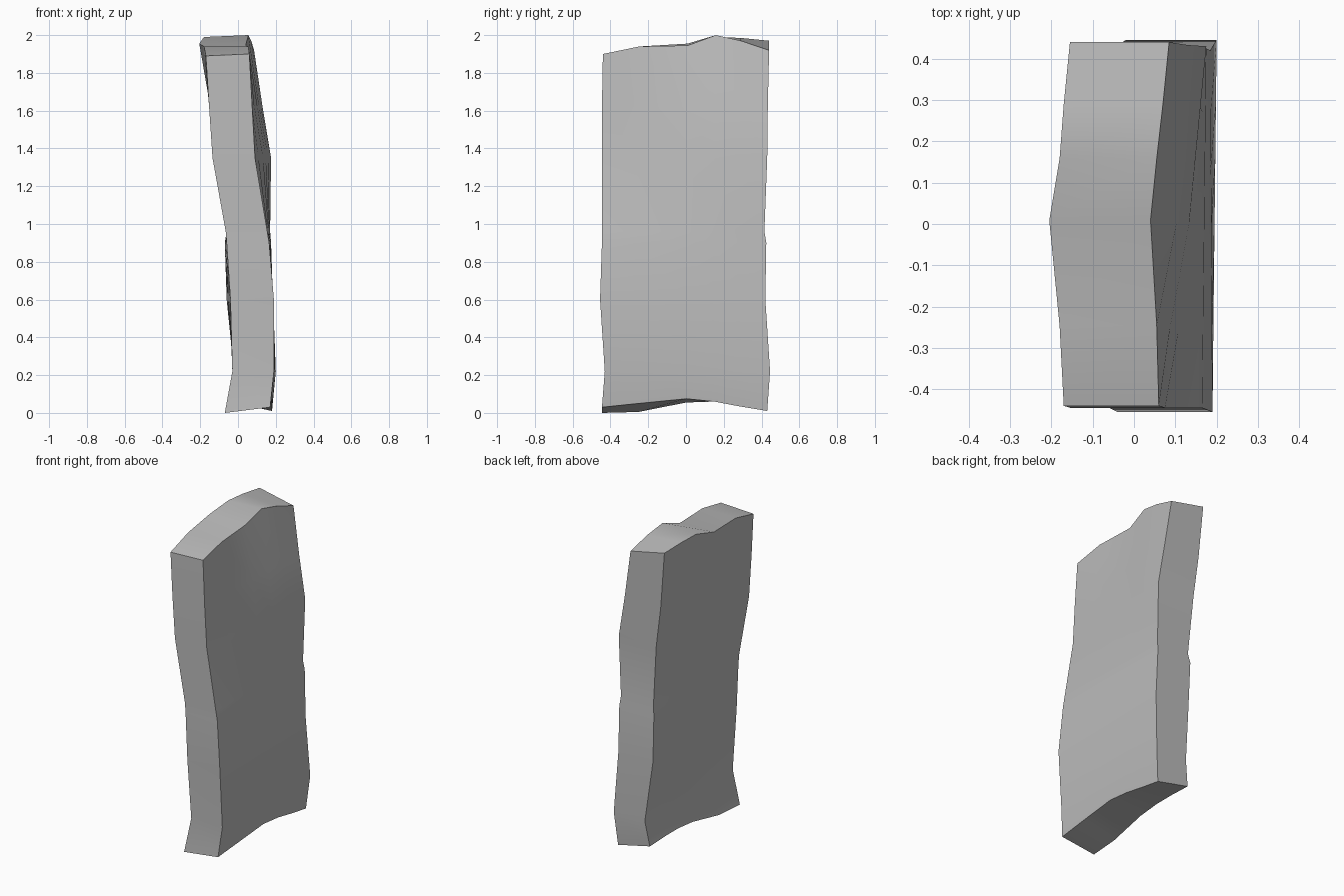
import bpy
import bmesh

cube = bpy.data.objects.get("Cube")
if cube:
    bpy.data.objects.remove(cube, do_unlink=True)

stone = bpy.data.materials.new("stone_grey")
stone.use_nodes = True
stone.diffuse_color = (0.5, 0.5, 0.5, 1)
stone.node_tree.nodes["Principled BSDF"].inputs["Base Color"].default_value = stone.diffuse_color

# Corner profile per level: z, front-left x, front-right x, back-left x, back-right x, front y, back y
levels = [
    (0.22, -.03, .19, -.02, .20, -.43, .445),
    (0.60, -.04, .19, -.06, .185, -.455, .42),
    (0.90, -.06, .165, -.07, .175, -.445, .425),
    (0.96, -.065, .155, -.06, .17, -.445, .415),
    (1.35, -.135, .09, -.09, .175, -.445, .43),
    (1.62, -.153, .075, -.125, .13, -.445, .433),
]
steps = [0, .22, .51, .68, .83, 1]   # stations from front to back

# Worn ends: (x, z) of each station along the two long edges
top_left = [(-.17, 1.89), (-.18, 1.94), (-.205, 1.955), (-.18, 1.99), (-.17, 1.985), (-.155, 1.97)]
top_right = [(.06, 1.9), (.055, 1.94), (.04, 1.945), (.055, 2), (.07, 1.97), (.085, 1.92)]
base_left = [(-.07, 0), (-.06, .005), (-.05, .055), (-.05, .07), (-.05, .07), (-.045, .06)]
base_right = [(.17, .03), (.175, .05), (.18, .075), (.18, .06), (.18, .035), (.18, .01)]


def mix(a, b, t):
    return a + (b - a) * t


def end_ring(left, right, front, back):
    """Left edge front to back, then right edge back to front."""
    ys = [mix(front, back, t) for t in steps]
    a = [(x, y, z) for (x, z), y in zip(left, ys)]
    b = [(x, y, z) for (x, z), y in zip(right, ys)]
    return a + b[::-1]


def level_ring(z, fl, fr, bl, br, front, back):
    left = [(mix(fl, bl, t), z) for t in steps]
    right = [(mix(fr, br, t), z) for t in steps]
    return end_ring(left, right, front, back)


rings = [end_ring(base_left, base_right, -.445, .43)]
rings += [level_ring(*level) for level in levels]
rings.append(end_ring(top_left, top_right, -.44, .44))

# Skin the rings, then close both ends with strips
bm = bmesh.new()
loops = [[bm.verts.new(p) for p in ring] for ring in rings]
count = len(loops[0])
for low, high in zip(loops, loops[1:]):
    for i in range(count):
        j = (i + 1) % count
        bm.faces.new((low[i], low[j], high[j], high[i]))
for ring in (loops[0], loops[-1]):
    for i in range(len(steps) - 1):
        bm.faces.new((ring[i], ring[i + 1], ring[-2 - i], ring[-1 - i]))
bmesh.ops.recalc_face_normals(bm, faces=bm.faces)

mesh = bpy.data.meshes.new("stone_slab")
bm.to_mesh(mesh)
bm.free()
mesh.materials.append(stone)
slab = bpy.data.objects.new("stone_slab", mesh)
bpy.context.collection.objects.link(slab)

# Soft faces with crisp corners
bpy.ops.object.select_all(action='DESELECT')
slab.select_set(True)
bpy.context.view_layer.objects.active = slab
bpy.ops.object.shade_smooth_by_angle(angle=0.7)
